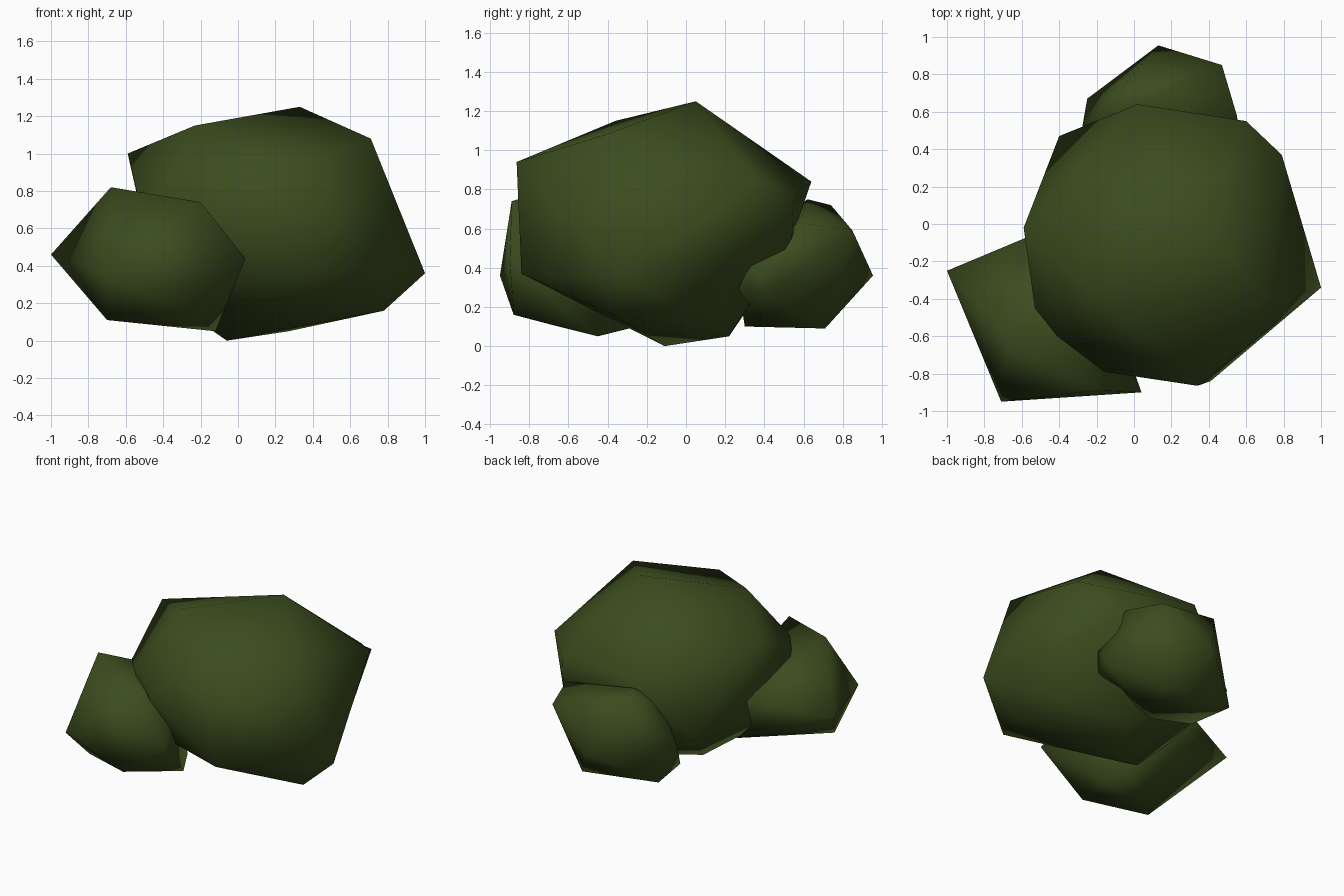
import bpy
import bmesh

# One leaf colour for the whole shrub
leaf = bpy.data.materials.new("dark leaf green")
leaf.diffuse_color = (0.044, 0.073, 0.013, 1.0)


def clump(name, corners):
    """A faceted, smooth-shaded foliage clump wrapped around its corner points."""
    bm = bmesh.new()
    for co in corners:
        bm.verts.new(co)
    bmesh.ops.convex_hull(bm, input=bm.verts[:])
    loose = [v for v in bm.verts if not v.link_faces]
    bmesh.ops.delete(bm, geom=loose, context='VERTS')
    bmesh.ops.recalc_face_normals(bm, faces=bm.faces[:])
    for f in bm.faces:
        f.smooth = True
    mesh = bpy.data.meshes.new(name)
    bm.to_mesh(mesh)
    bm.free()
    mesh.materials.append(leaf)
    obj = bpy.data.objects.new(name, mesh)
    bpy.context.collection.objects.link(obj)
    return obj


# Large central clump: crown, waist, underside
clump("main_foliage", [
    (0.33, 0.05, 1.25), (-0.23, -0.36, 1.15), (0.71, -0.41, 1.08), (-0.59, -0.02, 1.0),
    (0.34, -0.865, 0.94), (0.02, 0.64, 0.84), (0.79, 0.37, 0.85), (0.60, 0.55, 0.78),
    (0.60, 0.54, 0.55), (-0.16, -0.79, 0.73), (-0.41, -0.60, 0.77), (-0.53, -0.45, 0.75),
    (-0.40, 0.47, 0.42), (1.0, -0.34, 0.36), (0.41, -0.84, 0.37), (-0.42, -0.40, 0.25),
    (0.78, -0.37, 0.16), (0.27, 0.22, 0.05), (-0.06, -0.11, 0.0),
])

# Lower clump at the front left
clump("front_left_foliage", [
    (-0.68, -0.62, 0.82), (-0.20, -0.89, 0.74), (-0.25, -0.30, 0.50), (-0.45, -0.02, 0.53),
    (-1.0, -0.25, 0.46), (0.04, -0.90, 0.44), (-0.71, -0.95, 0.36), (-0.50, -0.20, 0.23),
    (-0.30, -0.88, 0.16), (-0.70, -0.69, 0.11), (-0.12, -0.45, 0.05), (-0.20, -0.29, 0.09),
])

# Small clump at the back
clump("back_foliage", [
    (-0.02, 0.62, 0.75), (-0.06, 0.74, 0.72), (0.55, 0.58, 0.63), (0.47, 0.85, 0.59),
    (0.13, 0.955, 0.36), (0.59, 0.33, 0.42), (0.53, 0.27, 0.30), (0.57, 0.43, 0.27),
    (-0.28, 0.50, 0.35), (-0.15, 0.50, 0.65), (-0.25, 0.67, 0.15), (0.33, 0.71, 0.09),
    (0.11, 0.30, 0.10), (-0.20, 0.35, 0.15),
])
